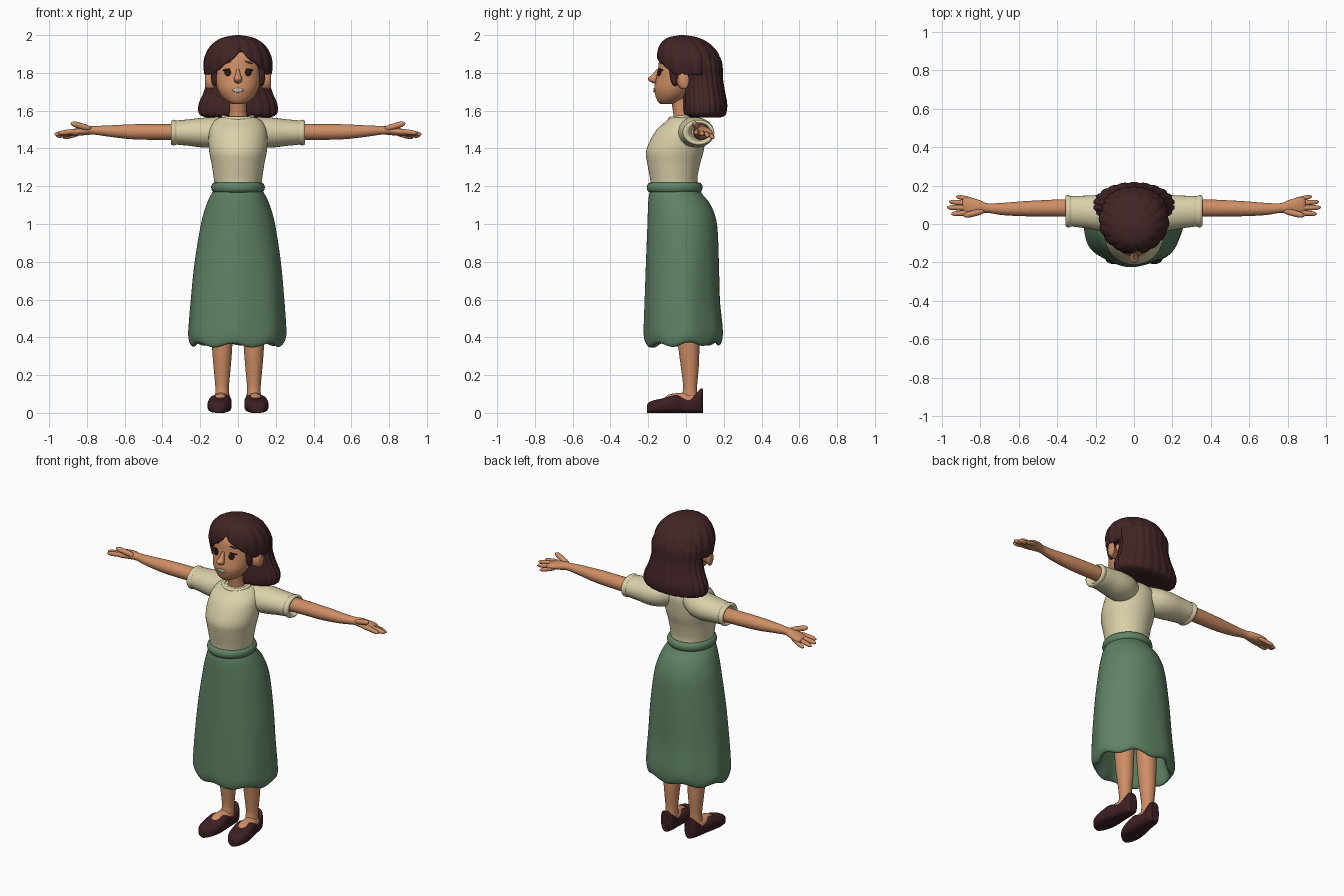
import bpy, bmesh, math
from mathutils import Vector

if "Cube" in bpy.data.objects:
    bpy.data.objects.remove(bpy.data.objects["Cube"])

def material(name, rgb):
    m = bpy.data.materials.new(name)
    m.diffuse_color = (*rgb, 1)
    m.use_nodes = True
    m.node_tree.nodes["Principled BSDF"].inputs["Base Color"].default_value = m.diffuse_color
    return m

SKIN = material("skin", (0.62, 0.27, 0.13))
HAIR = material("dark hair", (0.055, 0.018, 0.019))
SHIRT = material("cream cloth", (0.70, 0.63, 0.40))
SKIRT = material("green cloth", (0.115, 0.225, 0.13))
SHOE = material("shoe leather", (0.047, 0.014, 0.017))
EYE = material("dark eye", (0.02, 0.008, 0.006))
TEETH = material("teeth", (0.55, 0.50, 0.42))

def at(table, u):
    """Smoothly interpolated row of a table at index u."""
    i = max(0, min(int(u), len(table) - 2))
    t = u - i
    p0, p1, p2, p3 = (table[max(0, min(i + k, len(table) - 1))] for k in (-1, 0, 1, 2))
    return [0.5 * (2*b + (c - a)*t + (2*a - 5*b + 4*c - d)*t*t + (3*b - a - 3*c + d)*t**3)
            for a, b, c, d in zip(p0, p1, p2, p3)]

def sample(table, steps=5):
    n = (len(table) - 1) * steps
    return [at(table, i / steps) for i in range(n + 1)]

def make(name, verts, faces, mat, mirror=False, solid=0):
    bm = bmesh.new()
    vs = [bm.verts.new(v) for v in verts]
    for f in faces:
        bm.faces.new([vs[i] for i in f])
    bmesh.ops.recalc_face_normals(bm, faces=bm.faces)
    for f in bm.faces:
        f.smooth = len(f.verts) < 20
    me = bpy.data.meshes.new(name)
    bm.to_mesh(me)
    bm.free()
    me.materials.append(mat)
    ob = bpy.data.objects.new(name, me)
    bpy.context.collection.objects.link(ob)
    if solid:
        s = ob.modifiers.new("thickness", 'SOLIDIFY')
        s.thickness, s.offset = solid, -1
    if mirror:
        ob.modifiers.new("mirror", 'MIRROR').use_mirror_merge = False
    return ob

def loft(name, rings, mat, caps=(True, True), **kw):
    n = len(rings[0])
    verts = [v for r in rings for v in r]
    faces = [(i*n + j, i*n + (j+1) % n, (i+1)*n + (j+1) % n, (i+1)*n + j)
             for i in range(len(rings) - 1) for j in range(n)]
    if caps[0]:
        faces.append(list(range(n)))
    if caps[1]:
        faces.append([len(verts) - n + j for j in range(n)])
    return make(name, verts, faces, mat, **kw)

def upright(name, table, mat, n=48, cx=0, **kw):
    """Loft of (z, centre y, half width, half depth) rows."""
    return loft(name, [[(cx + rx*math.sin(2*math.pi*j/n), cy - ry*math.cos(2*math.pi*j/n), z)
                for j in range(n)] for z, cy, rx, ry in sample(table)], mat, **kw)

def sideways(name, table, mat, n=32, **kw):
    """Mirrored loft of (x, centre y, centre z, half depth, half height) rows."""
    return loft(name, [[(x, cy + ry*math.cos(2*math.pi*j/n), cz + rz*math.sin(2*math.pi*j/n))
                for j in range(n)] for x, cy, cz, ry, rz in sample(table)], mat, mirror=True, **kw)

def capsule(name, a, b, r, mat, flat=1.0):
    a, b = Vector(a), Vector(b)
    d = (b - a).normalized()
    side = d.cross(Vector((0, 0, 1))).normalized()
    up = side.cross(d)
    rings = []
    for i in range(13):
        t = 0.5 - 0.5*math.cos(math.pi*i/12)
        rad = r * max(0.05, 1 - abs(2*t - 1)**4)**0.5
        rings.append([a.lerp(b, t) + rad*(side*math.cos(k*math.pi/6) + up*flat*math.sin(k*math.pi/6))
                      for k in range(12)])
    return loft(name, rings, mat, mirror=True)

def band(name, cy, z, rx, ry, thick, tall, mat, tilt=0):
    """Elliptical ring around the body."""
    rings = []
    for i in range(48):
        p = 2*math.pi*i/48
        s, c = math.sin(p), math.cos(p)
        rings.append([((rx + thick*math.cos(q))*s, cy - (ry + thick*math.cos(q))*c,
                       z + tall*math.sin(q) - tilt*c) for q in (k*math.pi/6 for k in range(12))])
    loft(name, rings + [rings[0]], mat, caps=(False, False))

# Head and neck
FACE = [(1.635, -.10, .03, .035), (1.65, -.09, .06, .06), (1.68, -.075, .09, .087), (1.72, -.06, .11, .108),
        (1.77, -.043, .12, .115), (1.82, -.03, .122, .118), (1.88, -.02, .118, .118),
        (1.93, -.01, .09, .09), (1.95, -.01, .05, .05)]
upright("head", FACE, SKIN)
upright("neck", [(1.52, -.005, .065, .06), (1.58, -.02, .047, .047), (1.67, -.035, .046, .046)], SKIN, n=32)

def face_y(x, z):
    rows = sample(FACE, 20)
    _, cy, rx, ry = min(rows, key=lambda r: abs(r[0] - z))
    return cy - ry*math.sqrt(max(0, 1 - (x/rx)**2))

def decal(name, cx, cz, rx, rz, mat, slope=0, mirror=True):
    """Thin elliptical plate following the face."""
    pts = []
    for f in (1, .5):
        for k in range(24):
            a = 2*math.pi*k/24
            x = cx + f*rx*math.cos(a)
            z = cz + f*rz*math.sin(a) + slope*(x - cx)
            pts.append((x, face_y(x, z) - .005, z))
    faces = [(k, (k+1) % 24, 24 + (k+1) % 24, 24 + k) for k in range(24)] + [list(range(24, 48))]
    make(name, pts, faces, mat, mirror=mirror, solid=.006)

decal("eye", .055, 1.803, .016, .019, EYE)
decal("eyelash", .063, 1.818, .020, .004, EYE, slope=-.25)
decal("eyebrow", .06, 1.855, .020, .004, HAIR, slope=-.35)
decal("mouth", 0, 1.708, .030, .011, TEETH, mirror=False)
upright("nose", [(1.745, -.165, .008, .008), (1.755, -.172, .02, .02), (1.772, -.176, .022, .026),
                 (1.79, -.162, .014, .018), (1.82, -.148, .007, .008)], SKIN, n=20)
sideways("ear", [(.10, -.03, 1.755, .015, .03), (.135, -.025, 1.757, .022, .04), (.16, -.012, 1.76, .028, .046),
                 (.172, -.008, 1.762, .022, .038), (.176, -.008, 1.762, .008, .015)], SKIN, n=24)

# Hair: ridged cap with a swept fringe, and ridged hanging back
def lobe(p, count, depth):
    return 1 - depth*(1 - abs(math.cos(count*p/2))**.6)

CAP = [(2.0, -.02, .012, .012), (1.987, -.015, .08, .08), (1.955, -.005, .135, .13), (1.91, .008, .168, .16),
       (1.86, .015, .183, .17), (1.81, .02, .182, .165), (1.76, .02, .172, .155)]
N = 144
cap_rings = []
for i in range(25):
    ring = []
    for j in range(N):
        p = 2*math.pi*j/N
        off = abs((p - .10 + math.pi) % (2*math.pi) - math.pi)
        end = 2.75 + 2.6*min(1, off/.95)**.8
        u = i/24*end
        z, cy, rx, ry = at(CAP, u)
        k = lobe(p - .10 + math.pi/16, 16, .05*min(1, u/2))
        k *= 1 - .05*max(0, 1 - off/.12)*min(1, u)
        ring.append((rx*k*math.sin(p), cy - ry*k*math.cos(p), z))
    cap_rings.append(ring)
loft("hair_cap", cap_rings, HAIR, caps=(True, False), solid=.045)

BACK = [(1.93, .05, .10, .10), (1.86, .073, .165, .117), (1.77, .088, .165, .108), (1.70, .095, .183, .112),
        (1.64, .10, .209, .118), (1.60, .10, .213, .116), (1.575, .10, .20, .107), (1.563, .10, .165, .08)]
loft("hair_back", [[(rx*lobe(p, 22, .05)*math.sin(p), cy - ry*lobe(p, 22, .05)*math.cos(p), z)
     for p in (2*math.pi*j/N for j in range(N))] for z, cy, rx, ry in sample(BACK)], HAIR)
capsule("sideburn", (.125, -.075, 1.84), (.121, -.055, 1.73), .02, HAIR)

# Shirt
upright("shirt_body", [(1.18, -.06, .12, .125), (1.24, -.065, .128, .125), (1.32, -.065, .14, .14),
        (1.38, -.06, .152, .152), (1.44, -.045, .156, .146), (1.50, -.025, .15, .13),
        (1.54, -.01, .13, .10), (1.562, -.012, .10, .075), (1.567, -.012, .07, .055)], SHIRT)
band("collar", -.018, 1.563, .077, .066, .012, .013, SHIRT, tilt=.008)
sideways("sleeve", [(.05, .03, 1.50, .07, .065), (.11, .045, 1.488, .09, .078), (.18, .057, 1.484, .092, .079),
        (.26, .063, 1.484, .084, .070), (.315, .066, 1.484, .080, .065), (.325, .066, 1.484, .078, .063),
        (.34, .066, 1.484, .084, .068), (.354, .068, 1.484, .078, .062), (.352, .07, 1.484, .060, .052),
        (.32, .075, 1.485, .045, .042)], SHIRT)

# Arms and hands
sideways("arm", [(.28, .08, 1.487, .045, .042), (.37, .083, 1.487, .045, .042), (.55, .08, 1.488, .040, .040),
        (.68, .078, 1.492, .032, .030), (.76, .083, 1.496, .025, .023), (.80, .088, 1.495, .035, .024),
        (.85, .092, 1.488, .046, .021), (.88, .094, 1.483, .045, .017), (.892, .094, 1.481, .03, .01)], SKIN)
for finger, root, tip, r in [("index_finger", (.84, .06, 1.494), (.95, .052, 1.480), .0135),
                             ("middle_finger", (.84, .083, 1.490), (.972, .086, 1.474), .0135),
                             ("ring_finger", (.84, .105, 1.486), (.962, .116, 1.464), .013),
                             ("little_finger", (.83, .123, 1.482), (.925, .144, 1.455), .012),
                             ("thumb", (.775, .07, 1.502), (.885, .042, 1.534), .016)]:
    capsule(finger, root, tip, r, SKIN)

# Skirt with a wavy turned-in hem
band("waistband", -.06, 1.193, .122, .128, .020, .027, SKIRT)
SKIRT_ROWS = [(1.19, -.058, .115, .125), (1.16, -.055, .14, .14), (1.10, -.035, .168, .166), (1.0, -.02, .196, .184),
              (.8, -.018, .228, .193), (.6, -.018, .247, .199), (.46, -.013, .257, .208), (.40, -.012, .258, .208),
              (.366, -.012, .245, .197), (.372, -.012, .222, .175), (.45, -.012, .20, .155), (.60, -.012, .18, .13)]
skirt_rings = []
for z, cy, rx, ry in sample(SKIRT_ROWS):
    low = max(0, min(1, (1.0 - z)/.6))
    ring = []
    for j in range(96):
        p = 2*math.pi*j/96
        k = 1 + .018*low*math.cos(7*p + .6)
        dz = low**3*(.011*math.cos(7*p + .6) - .006*math.cos(p))
        ring.append((-.006*low + rx*k*math.sin(p), cy - ry*k*math.cos(p), z + dz))
    skirt_rings.append(ring)
loft("skirt", skirt_rings, SKIRT)

# Legs, feet and shoes
upright("leg", [(.62, .01, .065, .065), (.36, .015, .054, .056), (.25, .02, .046, .048), (.14, .022, .036, .037),
        (.09, .02, .037, .042), (.05, .02, .036, .045)], SKIN, n=32, cx=.084, mirror=True)
capsule("foot", (.084, .07, .07), (.097, -.12, .055), .044, SKIN)
SHOE_ROWS = [(-.207, .012, .04), (-.198, .034, .055), (-.17, .052, .067), (-.12, .063, .078), (-.06, .060, .097),
             (-.03, .054, .092), (.01, .047, .083), (.05, .045, .10), (.078, .038, .128), (.09, .024, .125)]
shoe_rings = []
for y, w, top in sample(SHOE_ROWS):
    cx = .084 + .10*(.06 - y)*.8
    ring = []
    for k in range(28):
        a = 2*math.pi*k/28
        s, c = math.sin(a), math.cos(a)
        ring.append((cx + w*math.copysign(abs(c)**.75, c), y,
                     top/2 + top/2*math.copysign(abs(s)**.6, s)))
    shoe_rings.append(ring)
loft("shoe", shoe_rings, SHOE, mirror=True)
